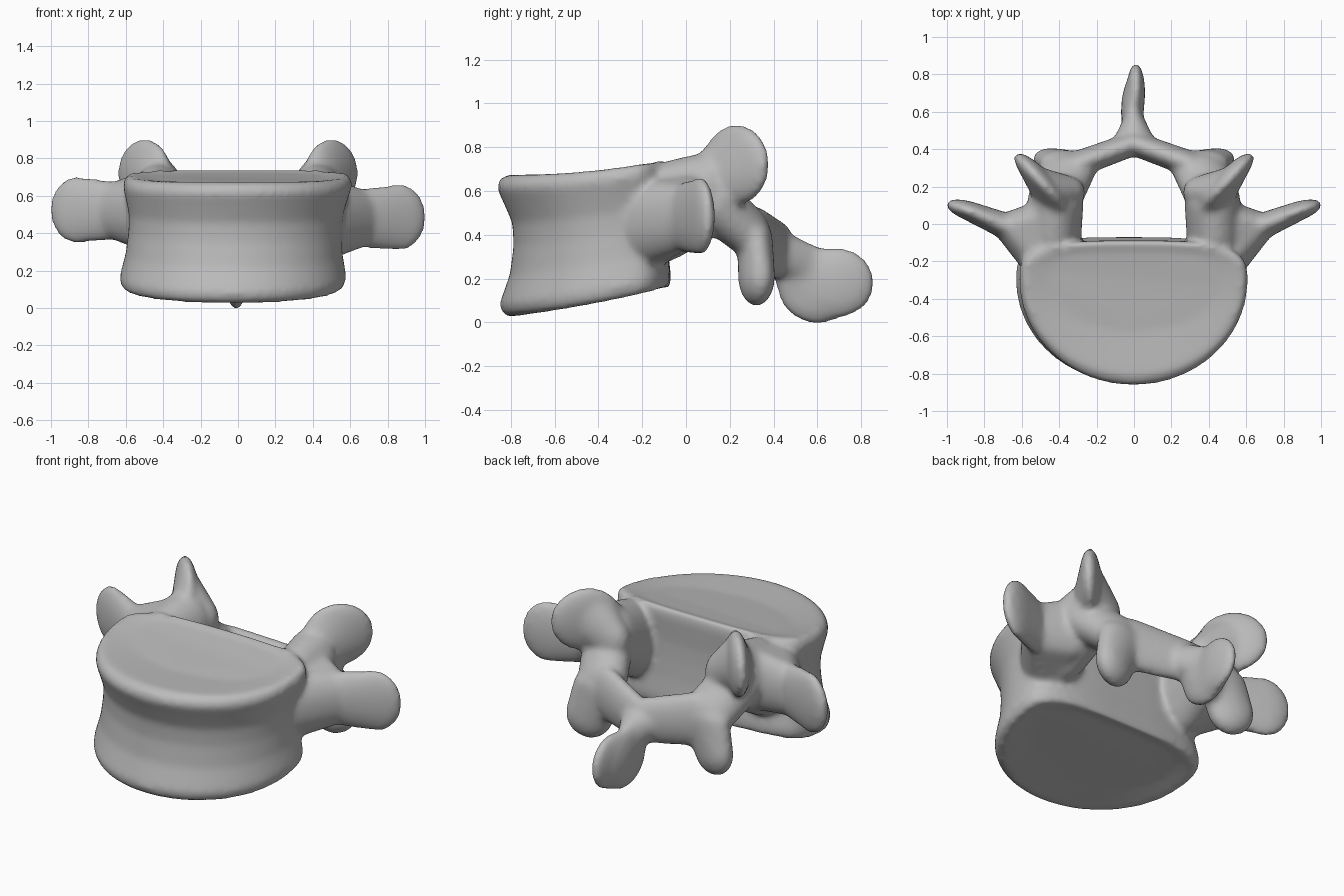
import bpy
import bmesh
from math import cos, sin, pi, radians
from mathutils import Matrix

cube = bpy.data.objects.get("Cube")
if cube:
    bpy.data.objects.remove(cube, do_unlink=True)

# Material
bone = bpy.data.materials.new("bone_grey")
bone.use_nodes = True
GREY = (0.5, 0.5, 0.5, 1)
bone.diffuse_color = GREY
bsdf = next(n for n in bone.node_tree.nodes if n.type == 'BSDF_PRINCIPLED')
bsdf.inputs["Base Color"].default_value = GREY
bsdf.inputs["Roughness"].default_value = 0.7

# Unit sphere points shared by every blob
ball = bmesh.new()
bmesh.ops.create_icosphere(ball, subdivisions=3, radius=1)
BALL = [v.co.copy() for v in ball.verts]
ball.free()

bone_mesh = bpy.data.meshes.new("vertebra")
whole = bmesh.new()


def add(part):
    """Merge one closed part into the whole bone."""
    bmesh.ops.recalc_face_normals(part, faces=part.faces)
    temp = bpy.data.meshes.new("part")
    part.to_mesh(temp)
    part.free()
    whole.from_mesh(temp)
    bpy.data.meshes.remove(temp)


def limb(side, *blobs):
    """Skin hull over ellipsoids given as (centre, radii, yaw in degrees)."""
    bm = bmesh.new()
    for centre, radii, yaw in blobs:
        place = (Matrix.Translation((centre[0] * side, centre[1], centre[2]))
                 @ Matrix.Rotation(radians(yaw * side), 4, 'Z')
                 @ Matrix.Diagonal((*radii, 1)))
        for p in BALL:
            bm.verts.new(place @ p)
    bmesh.ops.convex_hull(bm, input=bm.verts)
    loose = [v for v in bm.verts if not v.link_faces]
    bmesh.ops.delete(bm, geom=loose, context='VERTS')
    add(bm)


def signed_power(value, power):
    return abs(value) ** power * (1 if value >= 0 else -1)


# Vertebral body: waisted drum, round in front, flat behind, leaning slightly
SEGMENTS = 64
PROFILE = [(0.03, 0.5), (0, 0.9), (0.03, 0.96), (0.1, 0.985), (0.3, 0.9),
           (0.5, 0.87), (0.66, 0.88), (0.8, 0.95), (0.91, 1.01), (0.97, 0.98),
           (1, 0.91), (0.98, 0.5)]
body = bmesh.new()
rings = []
for height, scale in PROFILE:
    ring = []
    soft = (1 + scale) / 2
    for i in range(SEGMENTS):
        a = 2 * pi * i / SEGMENTS
        if sin(a) < 0:
            x, y = 0.61 * cos(a), 0.56 * sin(a) * scale
        else:
            x = 0.61 * signed_power(cos(a), 0.6)
            y = (0.235 - 0.025 * height) * signed_power(sin(a), 0.6) * soft
        x = x * soft - 0.03 * (1 - height)
        y -= 0.3
        low = 0.025 + 0.12 * (y + 0.8) + 0.09 * (y + 0.8) ** 2
        high = 0.675 + 0.14 * (y + 0.8) ** 2
        ring.append(body.verts.new((x, y, low + height * (high - low))))
    rings.append(ring)
for lower, upper in zip(rings, rings[1:]):
    for i in range(SEGMENTS):
        j = (i + 1) % SEGMENTS
        body.faces.new((lower[i], lower[j], upper[j], upper[i]))
body.faces.new(rings[0])
body.faces.new(rings[-1])
add(body)

for side in (1, -1):
    drop = -0.02 * side
    # Pedicle
    limb(side, ((0.44, -0.2, 0.47), (0.14, 0.1, 0.22), 0),
         ((0.43, -0.06, 0.515), (0.15, 0.1, 0.23), 0),
         ((0.42, 0.1, 0.58), (0.15, 0.1, 0.2), 0))
    # Transverse process
    limb(side, ((0.49, -0.17, 0.48 + drop), (0.115, 0.15, 0.2), 0),
         ((0.48, 0.05, 0.54 + drop), (0.09, 0.08, 0.18), 0),
         ((0.66, -0.02, 0.5 + drop), (0.1, 0.08, 0.155), 20))
    limb(side, ((0.64, -0.03, 0.5 + drop), (0.1, 0.075, 0.155), 20),
         ((0.865, 0.065, 0.505 + drop), (0.148, 0.052, 0.18), 18))
    # Superior articular process, with a broad facet sloping to the canal
    limb(side, ((0.43, 0.1, 0.64), (0.12, 0.07, 0.13), 40),
         ((0.5, 0.23, 0.72), (0.2, 0.06, 0.187), 47))
    limb(side, ((0.47, 0.21, 0.73), (0.14, 0.05, 0.14), 47),
         ((0.37, 0.17, 0.61), (0.11, 0.09, 0.13), 0))
    # Neck between the articular processes
    limb(side, ((0.42, 0.14, 0.54), (0.15, 0.1, 0.14), 0),
         ((0.35, 0.29, 0.41), (0.155, 0.09, 0.12), -5))
    # Lamina
    limb(side, ((0.29, 0.325, 0.37), (0.12, 0.07, 0.16), -15),
         ((0, 0.43, 0.33), (0.06, 0.065, 0.13), 0))
    # Inferior articular process
    limb(side, ((0.35, 0.315, 0.38), (0.16, 0.08, 0.1), 5),
         ((0.41, 0.322, 0.21), (0.135, 0.08, 0.137), 15))

# Spinous process
limb(1, ((0, 0.43, 0.32), (0.12, 0.06, 0.1), 0),
     ((0, 0.54, 0.26), (0.055, 0.08, 0.11), 0))
limb(1, ((0, 0.47, 0.29), (0.06, 0.08, 0.11), 0),
     ((-0.01, 0.6, 0.163), (0.06, 0.185, 0.17), 0))
limb(1, ((-0.01, 0.6, 0.17), (0.06, 0.15, 0.17), 0),
     ((0.01, 0.7, 0.182), (0.05, 0.162, 0.16), 0))

whole.to_mesh(bone_mesh)
whole.free()
bone_mesh.materials.append(bone)
vertebra = bpy.data.objects.new("vertebra", bone_mesh)
bpy.context.collection.objects.link(vertebra)

# Fuse the parts into one skin and soften the joins
fuse = vertebra.modifiers.new("fuse", 'REMESH')
fuse.mode = 'VOXEL'
fuse.voxel_size = 0.016
fuse.use_smooth_shade = True
soften = vertebra.modifiers.new("soften", 'SMOOTH')
soften.factor = 0.5
soften.iterations = 12
